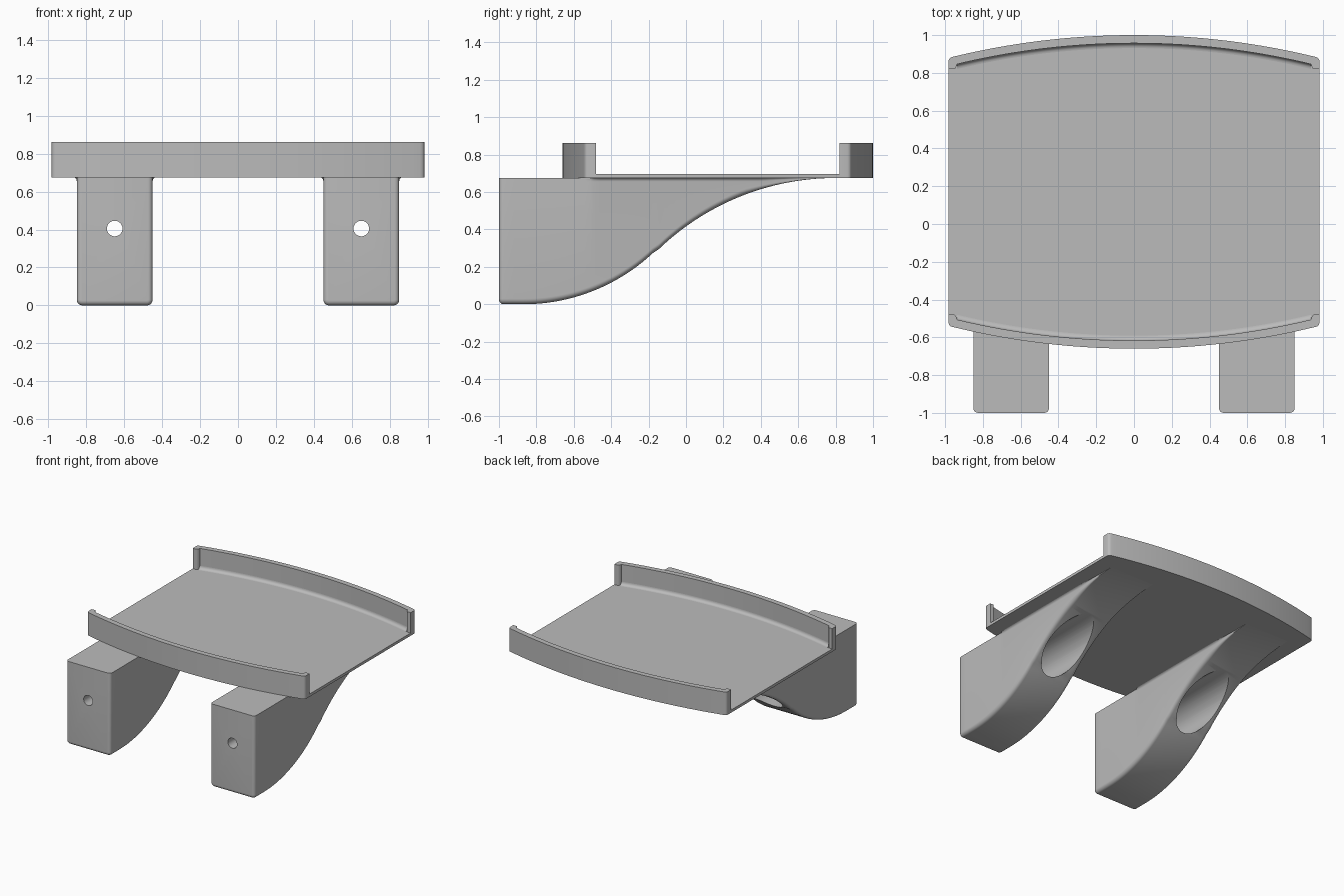
import bpy, bmesh, math
from mathutils import Matrix

if "Cube" in bpy.data.objects:
    bpy.data.objects.remove(bpy.data.objects["Cube"])

grey = bpy.data.materials.new("plain grey")
grey.use_nodes = True
grey.diffuse_color = (0.5, 0.5, 0.5, 1)
grey.node_tree.nodes["Principled BSDF"].inputs["Base Color"].default_value = (0.5, 0.5, 0.5, 1)

MID_Y = 0.17                      # middle of the tray
FLOOR, PLATE_TOP, RIM_TOP = 0.674, 0.696, 0.862
ARC = 4.06                        # radius of the bowed rims


def finish(bm, name):
    bmesh.ops.recalc_face_normals(bm, faces=bm.faces)
    mesh = bpy.data.meshes.new(name)
    bm.to_mesh(mesh)
    bm.free()
    obj = bpy.data.objects.new(name, mesh)
    mesh.materials.append(grey)
    bpy.context.collection.objects.link(obj)
    return obj


def prism(name, outline, z0, z1):
    bm = bmesh.new()
    face = bm.faces.new([bm.verts.new((x, y, z0)) for x, y in outline])
    top = bmesh.ops.extrude_face_region(bm, geom=[face])["geom"]
    bmesh.ops.translate(bm, vec=(0, 0, z1 - z0),
                        verts=[v for v in top if isinstance(v, bmesh.types.BMVert)])
    return finish(bm, name)


def loft(name, sections, closed=True):
    """Skin a row of equal-length sections; cap both ends."""
    bm = bmesh.new()
    rows = [[bm.verts.new(p) for p in s] for s in sections]
    n = len(rows[0])
    for a, b in zip(rows, rows[1:]):
        for i in range(n):
            j = (i + 1) % n
            bm.faces.new((a[i], a[j], b[j], b[i]))
    bm.faces.new(rows[0])
    bm.faces.new(rows[-1])
    return finish(bm, name)


def cylinder(name, radius, x, z, y0, y1):
    bm = bmesh.new()
    bmesh.ops.create_cone(bm, cap_ends=True, segments=64, radius1=radius,
                          radius2=radius, depth=y1 - y0)
    bmesh.ops.transform(bm, verts=bm.verts,
                        matrix=Matrix.Translation((x, (y0 + y1) / 2, z))
                        @ Matrix.Rotation(math.pi / 2, 4, "X"))
    return finish(bm, name)


def cut(obj, cutter):
    mod = obj.modifiers.new("cut", "BOOLEAN")
    mod.operation, mod.solver, mod.object = "DIFFERENCE", "EXACT", cutter
    bpy.context.view_layer.objects.active = obj
    bpy.ops.object.modifier_apply(modifier=mod.name)
    bpy.data.objects.remove(cutter)


def smooth(obj):
    bpy.ops.object.select_all(action="DESELECT")
    obj.select_set(True)
    bpy.context.view_layer.objects.active = obj
    bpy.ops.object.shade_smooth_by_angle(angle=math.radians(30))


def bow(x, inset=0.0):
    """Distance of the bowed rim from the tray middle."""
    r = ARC - inset
    return 0.83 - ARC + math.sqrt(r * r - x * x)


def spread(half, n=48):
    return [half * (2 * i / n - 1) for i in range(n + 1)]


def mirrored(back):
    """Close an outline from its back half, listed left to right."""
    return ([(x, MID_Y + d) for x, d in back]
            + [(x, MID_Y - d) for x, d in reversed(back)])


# Tray: bowed slab hollowed out, open at both sides
corner = [(0.972, bow(0.96) - 0.004), (0.979, bow(0.96) - 0.011), (0.982, bow(0.96) - 0.022)]
outer = [(-x, d) for x, d in reversed(corner)] + [(x, bow(x)) for x in spread(0.96)] + corner
tray = prism("tray", mirrored(outer), FLOOR, RIM_TOP)
step = [(0.94, 0.665), (0.947, 0.653), (0.952, 0.65), (1.1, 0.65)]
inner = [(-x, d) for x, d in reversed(step)] + [(x, bow(x, 0.043)) for x in spread(0.937)] + step
cut(tray, prism("tray_hollow", mirrored(inner), PLATE_TOP, 1.0))
smooth(tray)

# Concave fillets where the rims meet the tray floor
for side, label in ((1, "back"), (-1, "front")):
    r = 0.026
    quarter = [math.pi / 2 * i / 6 for i in range(7)]
    sections = []
    for x in spread(0.938):
        wall = bow(x, 0.043)
        pts = [(wall + 0.004, PLATE_TOP - 0.004)]
        pts += [(wall - r + r * math.sin(a), PLATE_TOP + r - r * math.cos(a)) for a in quarter]
        sections.append([(x, MID_Y + side * d, z) for d, z in pts])
    smooth(loft(label + "_rim_fillet", sections))

# Bracket underside: two tangent arcs forming an S
LOW_Y, LOW_R, HIGH_Y, HIGH_R, TOP = -0.87, 1.014, 0.8, 1.365, 0.676


def underside(y):
    if y < LOW_Y:
        return 0.0
    if y < -0.15:
        return LOW_R - math.sqrt(LOW_R ** 2 - (y - LOW_Y) ** 2)
    return 0.675 - HIGH_R + math.sqrt(HIGH_R ** 2 - (HIGH_Y - y) ** 2)


def bracket_section(cx, y, inset, flare):
    w = 0.2 - inset
    bottom = underside(y) + inset
    height = TOP - bottom
    r = min(max(0.03 - inset, 0.006), height / 3)
    f = min(0.02, height / 3)
    half = []
    for i in range(7):            # rounded lower edge
        a = math.pi / 2 * i / 6
        half.append((w - r + r * math.sin(a), bottom + r - r * math.cos(a)))
    for i in range(5):            # flare into the tray
        a = math.pi / 2 * i / 4
        half.append((w + flare * f * (1 - math.cos(a)), TOP - f + f * math.sin(a) * 0.99))
    ring = half + [(-x, z) for x, z in reversed(half)]
    return [(cx + x, y, z) for x, z in ring]


def bracket(name, cx):
    e = 0.025
    stations = []
    for i in range(6):            # rounded front edges
        a = math.pi / 2 * i / 5
        stations.append((-1 + e * (1 - math.cos(a)), e * (1 - math.sin(a)), 0))
    stations += [(-0.92, 0, 0), (LOW_Y, 0, 0)]
    stations += [(LOW_Y + 0.36 * i / 12, 0, 0) for i in range(1, 13)]
    stations += [(-0.49 + 1.25 * i / 40, 0, 1) for i in range(41)]
    obj = loft(name, [bracket_section(cx, *s) for s in stations])
    # Wide pocket from behind and screw hole through the front wall
    cut(obj, cylinder("pocket", 0.16, cx, 0.405, -0.75, 0.6))
    cut(obj, cylinder("screw_hole", 0.041, cx, 0.405, -1.1, -0.6))
    smooth(obj)


bracket("left_bracket", 0.65)
bracket("right_bracket", -0.65)
